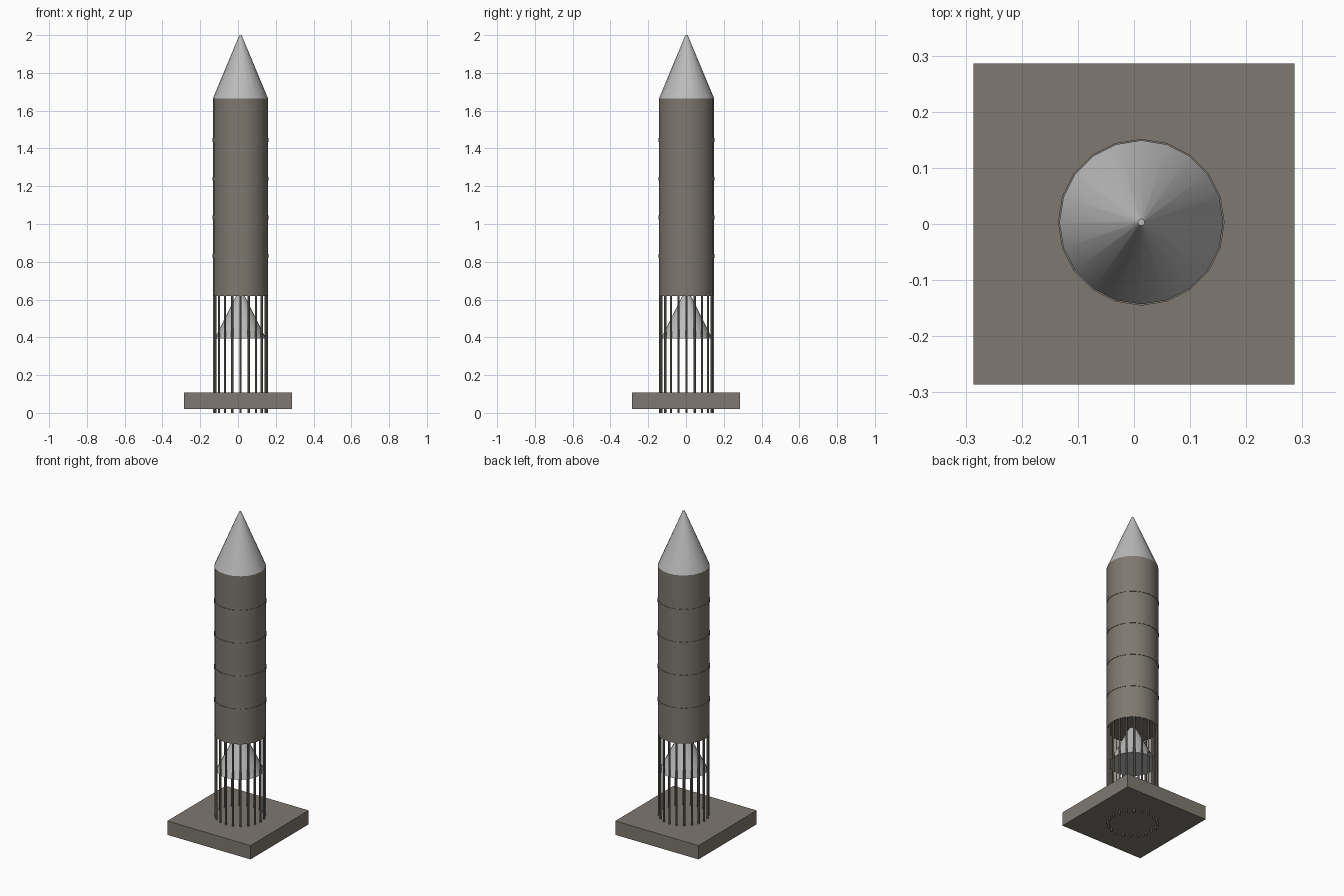
import bpy
import math

if "Cube" in bpy.data.objects:
    bpy.data.objects.remove(bpy.data.objects["Cube"], do_unlink=True)

CX, CY = 0.013, 0.003      # silo axis
SIDES = 20


def make_material(name, rgb):
    mat = bpy.data.materials.new(name)
    mat.use_nodes = True
    mat.diffuse_color = (*rgb, 1)
    mat.node_tree.nodes["Principled BSDF"].inputs["Base Color"].default_value = (*rgb, 1)
    return mat


taupe = make_material("warm grey", (0.21, 0.19, 0.16))
silver = make_material("light grey", (0.50, 0.50, 0.50))


def finish(name, mat, smooth=True):
    obj = bpy.context.object
    obj.name = name
    obj.data.materials.append(mat)
    if smooth:
        bpy.ops.object.shade_smooth_by_angle(angle=math.radians(30))
    return obj


def frustum(name, mat, r_low, r_high, z_low, z_high, x=CX, y=CY, sides=SIDES):
    """Round part standing between two heights, with a vertex on each axis."""
    bpy.ops.mesh.primitive_cone_add(
        vertices=sides, radius1=r_low, radius2=r_high, depth=z_high - z_low,
        location=(x, y, (z_low + z_high) / 2))
    return finish(name, mat)


# Foundation slab
bpy.ops.mesh.primitive_cube_add(size=1, location=(0, 0, 0.064))
bpy.context.object.scale = (0.572, 0.572, 0.086)
finish("foundation_slab", taupe, smooth=False)

# Tank, roof and discharge hopper
frustum("tank", taupe, 0.146, 0.146, 0.62, 1.665)
frustum("roof", silver, 0.146, 0.006, 1.665, 2.0)
frustum("hopper", silver, 0.135, 0.02, 0.395, 0.625)

# Stiffening bands
for i in range(4):
    z = 0.83 + i * 0.205
    frustum(f"band_{i + 1}", taupe, 0.1485, 0.1485, z - 0.01, z + 0.01)

# Support legs, passing through the slab
for i in range(SIDES):
    a = math.tau * i / SIDES
    frustum(f"leg_{i + 1}", taupe, 0.006, 0.006, 0, 0.63,
            CX + 0.14 * math.cos(a), CY + 0.14 * math.sin(a), sides=8)
